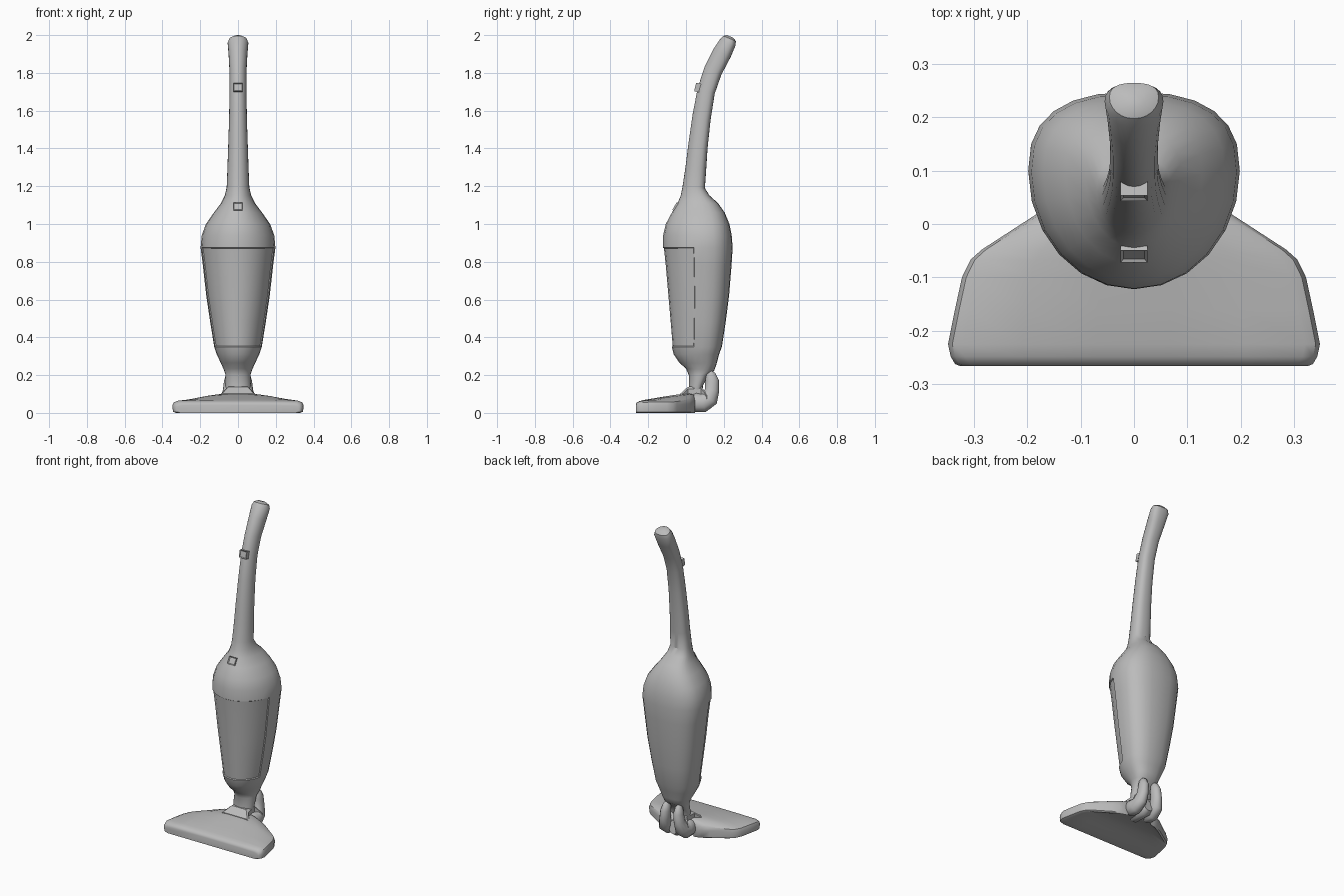
import bpy, bmesh, math
from mathutils import Vector

if "Cube" in bpy.data.objects:
    bpy.data.objects.remove(bpy.data.objects["Cube"])

grey = bpy.data.materials.new("plain grey")
grey.diffuse_color = (0.5, 0.5, 0.5, 1)
grey.use_nodes = True
grey.node_tree.nodes["Principled BSDF"].inputs["Base Color"].default_value = grey.diffuse_color


def finish(name, bm, angle=40):
    bmesh.ops.recalc_face_normals(bm, faces=bm.faces)
    me = bpy.data.meshes.new(name)
    bm.to_mesh(me)
    bm.free()
    me.materials.append(grey)
    ob = bpy.data.objects.new(name, me)
    bpy.context.collection.objects.link(ob)
    bpy.ops.object.select_all(action='DESELECT')
    ob.select_set(True)
    bpy.context.view_layer.objects.active = ob
    bpy.ops.object.shade_smooth_by_angle(angle=math.radians(angle))
    return ob


def loft(rings):
    """Skin closed rings of points and cap both ends."""
    bm = bmesh.new()
    rows = [[bm.verts.new(p) for p in r] for r in rings]
    n = len(rows[0])
    for a, b in zip(rows, rows[1:]):
        for i in range(n):
            j = (i + 1) % n
            bm.faces.new((a[i], a[j], b[j], b[i]))
    bm.faces.new(rows[0])
    bm.faces.new(rows[-1])
    return bm


def body_ring(yf, zf, yb, zb, hw, n=24):
    """Egg section: long rounded front, flatter back, leaning with its end points."""
    pts = []
    front, back = Vector((0, yf, zf)), Vector((0, yb, zb))
    for i in range(n):
        a = 2 * math.pi * i / n
        c, s = math.cos(a), math.sin(a)
        x, t = c, 0.6 + 0.6 * s
        if s > 0:
            x = math.copysign(abs(c) ** 0.8, c)
            t = 0.6 + 0.4 * s ** 0.8
        p = front.lerp(back, t)
        p.x = hw * x
        pts.append(p)
    return pts


# Body and handle: front y, z, back y, z, half width
sections = [
    (.015, .10, .085, .10, .055), (.015, .145, .09, .145, .068), (.015, .20, .12, .20, .066),
    (.0, .235, .15, .225, .075), (-.035, .265, .162, .26, .09), (-.065, .31, .175, .31, .113),
    (-.075, .35, .19, .35, .126), (-.086, .48, .21, .48, .147), (-.098, .62, .228, .62, .168),
    (-.112, .78, .241, .78, .186), (-.122, .875, .247, .875, .198), (-.121, .94, .242, .94, .192),
    (-.107, 1.0, .23, 1.0, .17), (-.075, 1.06, .205, 1.06, .128), (-.045, 1.11, .17, 1.11, .09),
    (-.028, 1.15, .125, 1.15, .07), (-.018, 1.20, .10, 1.19, .06), (-.003, 1.30, .107, 1.29, .056),
    (.012, 1.42, .114, 1.40, .052), (.035, 1.58, .13, 1.55, .047), (.062, 1.72, .152, 1.69, .045),
    (.098, 1.83, .187, 1.79, .045), (.145, 1.925, .237, 1.885, .05), (.18, 1.978, .262, 1.945, .055),
    (.197, 1.996, .264, 1.968, .046), (.217, 2.0, .25, 1.986, .022)]
bm = loft([body_ring(*s) for s in sections])

# Recessed dust bin panel around the front of the body
panel = []
for f in bm.faces:
    c = f.calc_center_median()
    if .35 < c.z < .875 and len(f.verts) == 4:
        back = max(v.co.y for v in f.verts)
        if back < .065 and c.y < .05:
            panel.append(f)
bmesh.ops.recalc_face_normals(bm, faces=bm.faces)
bmesh.ops.inset_region(bm, faces=panel, thickness=.004, depth=-.005, use_even_offset=True)
finish("body_and_handle", bm, 35)


# Switch and latch: small plates with a dished face
def button(name, y, z, tilt):
    bm = bmesh.new()
    bmesh.ops.create_cube(bm, size=1)
    for v in bm.verts:
        v.co = Vector((v.co.x * .05, v.co.y * .03, v.co.z * .046))
    face = min(bm.faces, key=lambda f: f.calc_center_median().y)
    bmesh.ops.inset_region(bm, faces=[face], thickness=.007, depth=-.005)
    ob = finish(name, bm, 30)
    ob.location = (0, y, z)
    ob.rotation_euler.x = tilt


button("handle_switch", .063, 1.722, math.radians(-13))
button("bin_latch", -.048, 1.087, math.radians(-30))


# Floor head: y, half width, edge height, ridge height, underside height
def head_ring(y, w, ze, zt, zb):
    half = [(.6 * w, zb), (w - .02, 0), (w - .004, .006), (w, ze * .6),
            (w - .008, ze * .87), (w - .028, ze), (w * .6, ze + (zt - ze) * .72), (.2 * w, zt)]
    right = [Vector((x, y, z)) for x, z in half]
    left = [Vector((-p.x, y, p.z)) for p in reversed(right)]
    return right + left


head = [(-.266, .325, .04, .042, 0), (-.262, .335, .052, .053, 0), (-.248, .343, .06, .062, 0),
        (-.225, .348, .064, .068, 0), (-.16, .335, .066, .079, .012), (-.10, .322, .066, .089, .02),
        (-.067, .306, .067, .094, .02), (-.048, .285, .069, .097, .02), (.02, .18, .083, .104, .02),
        (.04, .14, .082, .1, .02), (.048, .11, .07, .085, .02)]
finish("floor_head", loft([head_ring(*h) for h in head]), 40)


# Swept round bar used for the swivel joint
def bar(name, path, n=12):
    rings = []
    for i, (x, y, z, r) in enumerate(path):
        a, b = path[max(i - 1, 0)], path[min(i + 1, len(path) - 1)]
        d = Vector((0, b[1] - a[1], b[2] - a[2])).normalized()
        up = Vector((0, -d.z, d.y))
        rings.append([Vector((x, y, z)) + up * r * math.sin(t) + Vector((r * .8 * math.cos(t), 0, 0))
                      for t in (2 * math.pi * k / n for k in range(n))])
    return finish(name, loft(rings), 50)


# Yoke arms curling up behind the neck
for side, label in ((-1, "left"), (1, "right")):
    bar("yoke_arm_" + label, [(side * x, y, z, r) for x, y, z, r in (
        (.06, .02, .06, .035), (.062, .05, .055, .05), (.062, .09, .052, .05), (.058, .125, .075, .046),
        (.05, .138, .12, .038), (.045, .138, .17, .036), (.043, .13, .205, .026), (.042, .125, .222, .01))])

# Swivel tube joining the head to the yoke
bar("swivel_tube", [(0, -.02, .06, .04), (0, .0, .06, .052), (0, .10, .06, .055), (0, .125, .065, .04)], 16)

# Tilted collar in front of the neck
collar = []
for y, z, w in ((-.03, .102, .1), (.01, .138, .065), (.08, .142, .06), (.11, .10, .095)):
    collar.append([Vector((s * k, y, h)) for s, k, h in (
        (-1, w, z - .05), (1, w, z - .05), (1, w, z - .012), (1, w - .015, z), (-1, w - .015, z), (-1, w, z - .012))])
finish("neck_collar", loft(collar), 30)
